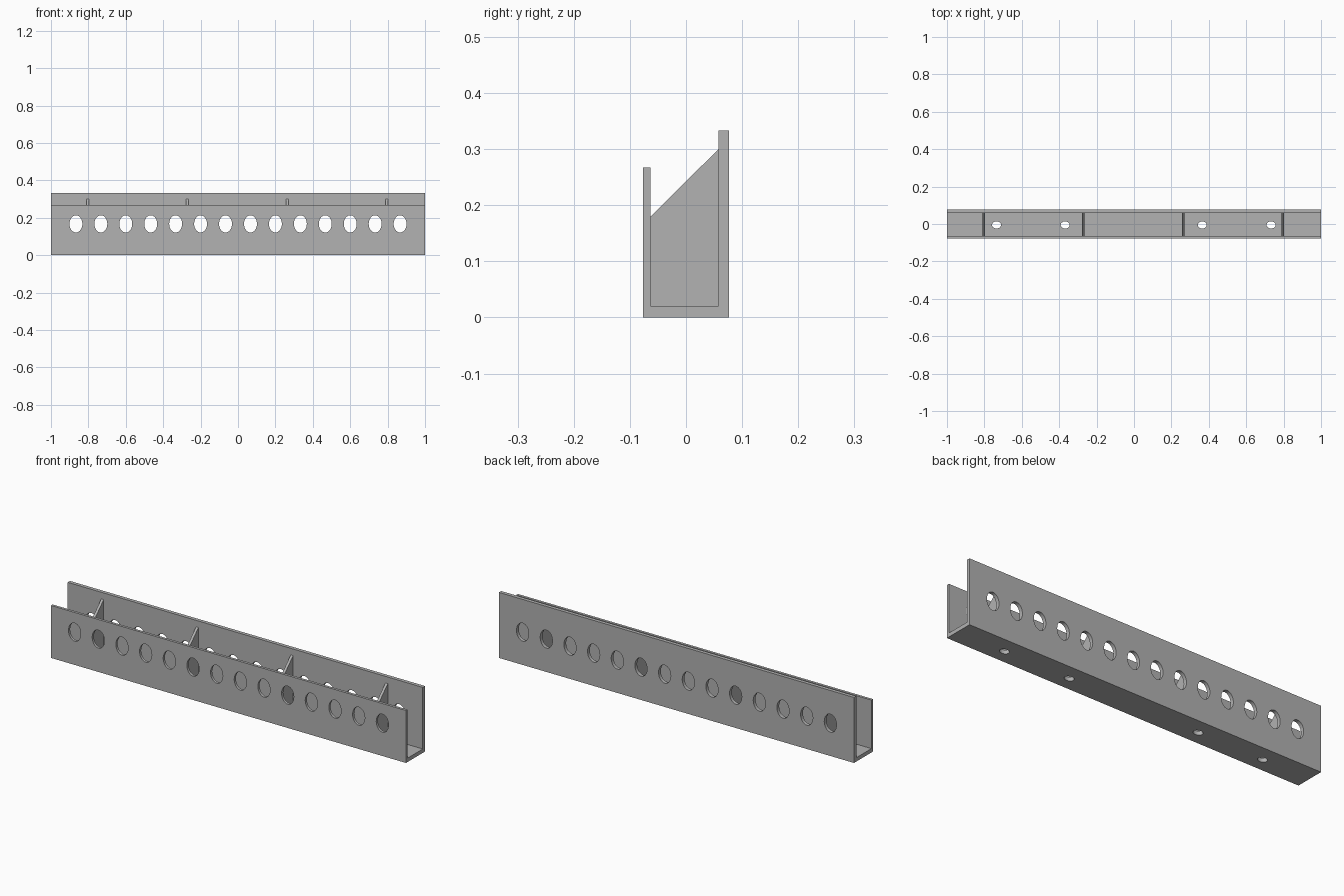
import bpy, bmesh, math
from mathutils import Matrix, Vector

cube = bpy.data.objects.get("Cube")
if cube:
    bpy.data.objects.remove(cube, do_unlink=True)

GREY = (0.445, 0.445, 0.445, 1)
metal = bpy.data.materials.new("plain grey")
metal.use_nodes = True
metal.diffuse_color = GREY
metal.node_tree.nodes["Principled BSDF"].inputs["Base Color"].default_value = GREY

# Overall section of the channel
Y_FRONT, Y_BACK = -0.0765, 0.0765
IN_FRONT, IN_BACK = -0.063, 0.058
FLOOR, FRONT_TOP, BACK_TOP = 0.02, 0.267, 0.3335


def make_object(name, bm):
    bmesh.ops.recalc_face_normals(bm, faces=bm.faces)
    mesh = bpy.data.meshes.new(name)
    bm.to_mesh(mesh)
    bm.free()
    mesh.materials.append(metal)
    obj = bpy.data.objects.new(name, mesh)
    bpy.context.collection.objects.link(obj)
    return obj


def extrude_section(name, section, x, width):
    """Extrude a (y, z) outline along x, centred on x."""
    bm = bmesh.new()
    face = bm.faces.new([bm.verts.new((x - width / 2, y, z)) for y, z in section])
    out = bmesh.ops.extrude_face_region(bm, geom=[face])
    verts = [v for v in out["geom"] if isinstance(v, bmesh.types.BMVert)]
    bmesh.ops.translate(bm, verts=verts, vec=(width, 0, 0))
    return make_object(name, bm)


def add_cutter(bm, centre, rx, ry, depth, turn):
    """Oval pin; turn lays it along y."""
    matrix = (Matrix.Translation(centre) @ Matrix.Rotation(turn, 4, "X")
              @ Matrix.Diagonal((rx, ry, depth, 1)))
    bmesh.ops.create_cone(bm, cap_ends=True, segments=40, radius1=1, radius2=1,
                          depth=1, matrix=matrix)


# U-shaped channel with a low front wall and a tall back wall
channel = extrude_section("channel", [
    (Y_FRONT, 0), (Y_BACK, 0), (Y_BACK, BACK_TOP), (IN_BACK, BACK_TOP),
    (IN_BACK, FLOOR), (IN_FRONT, FLOOR), (IN_FRONT, FRONT_TOP), (Y_FRONT, FRONT_TOP)], 0, 2)

# Oval holes through both walls and small ones through the floor
pins = bmesh.new()
for i in range(14):
    add_cutter(pins, Vector(((i - 6.5) * 2 / 15, 0, 0.167)), 0.0345, 0.046, 0.4, math.pi / 2)
for x in (-0.735, -0.368, 0.365, 0.733):
    add_cutter(pins, Vector((x, -0.005, 0)), 0.024, 0.019, 0.08, 0)
cutter = make_object("hole_cutter", pins)
cutter.hide_render = True

cut = channel.modifiers.new("holes", "BOOLEAN")
cut.operation = "DIFFERENCE"
cut.solver = "EXACT"
cut.object = cutter
bpy.context.view_layer.objects.active = channel
channel.select_set(True)
bpy.ops.object.modifier_apply(modifier=cut.name)
bpy.data.objects.remove(cutter, do_unlink=True)
bpy.ops.object.shade_smooth_by_angle(angle=math.radians(30))

# Sloping divider plates
for i in range(4):
    extrude_section(f"divider_{i + 1}", [
        (IN_FRONT, FLOOR), (IN_BACK, FLOOR), (IN_BACK, 0.3), (IN_FRONT, 0.18)],
        -0.804 + i * 0.5335, 0.0133)
